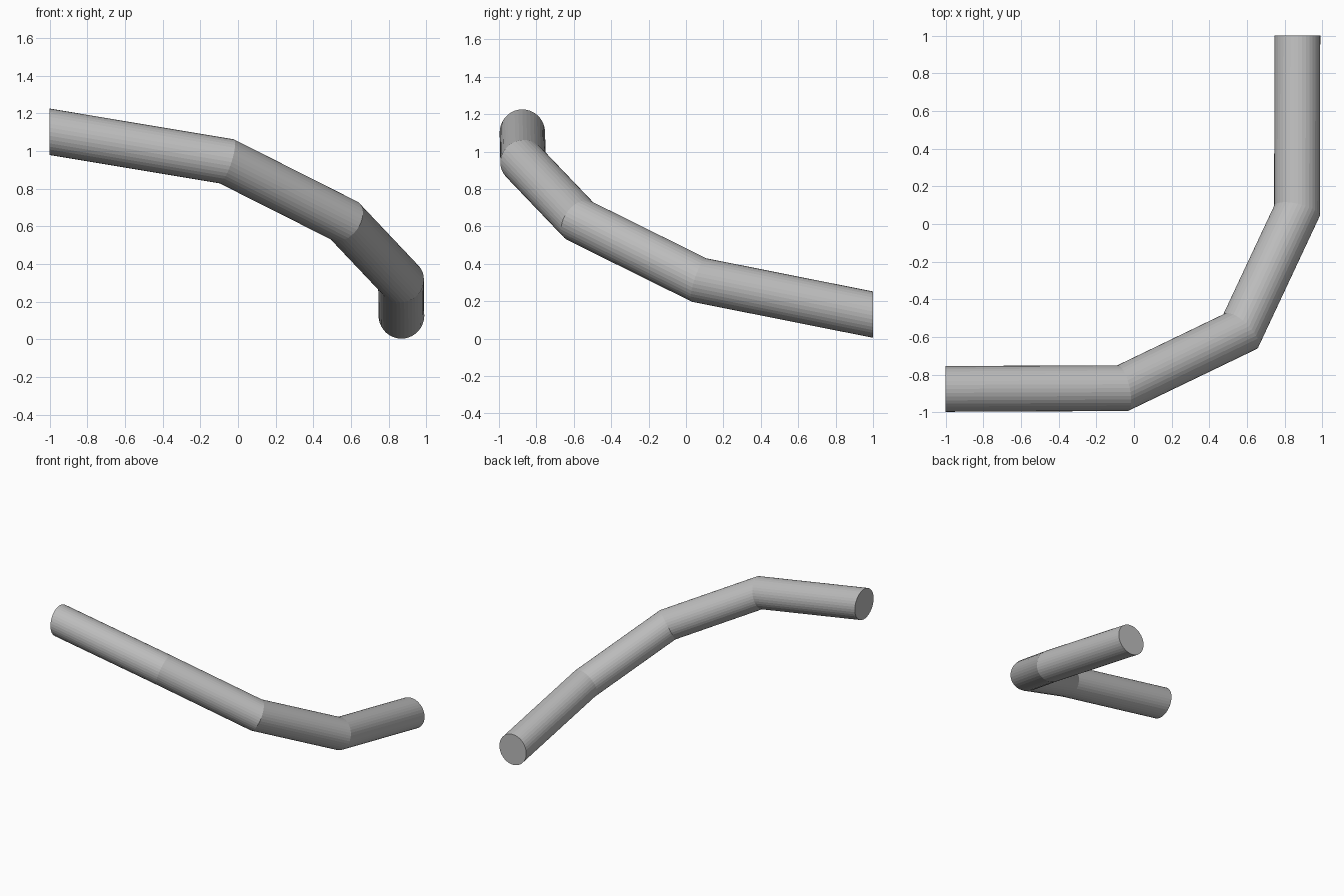
import bpy, bmesh, math
from mathutils import Vector

if "Cube" in bpy.data.objects:
    bpy.data.objects.remove(bpy.data.objects["Cube"])

RADIUS = 0.1215
SIDES = 36

# Centre line of the bent pipe
path = [Vector(p) for p in (
    (-1.0, -0.875, 1.102),
    (-0.06, -0.871, 0.945),
    (0.565, -0.57, 0.63),
    (0.865, 0.07, 0.313),
    (0.867, 1.0, 0.128),
)]
dirs = [(b - a).normalized() for a, b in zip(path, path[1:])]

# Cutting planes: square to the axes at the ends, mitred at the bends
normals = [Vector((1, 0, 0))]
normals += [(a + b).normalized() for a, b in zip(dirs, dirs[1:])]
normals += [Vector((0, 1, 0))]


def project(p, d, origin, n):
    """Slide p along d until it meets the plane."""
    return p + d * ((origin - p).dot(n) / d.dot(n))


# Round section at the first end
side = dirs[0].cross(Vector((0, 0, 1))).normalized()
up = side.cross(dirs[0])
ring = []
for i in range(SIDES):
    a = 2 * math.pi * i / SIDES
    p = path[0] + RADIUS * (math.cos(a) * side + math.sin(a) * up)
    ring.append(project(p, dirs[0], path[0], normals[0]))

# Sweep the section from plane to plane
bm = bmesh.new()
rings = [[bm.verts.new(p) for p in ring]]
for d, origin, n in zip(dirs, path[1:], normals[1:]):
    ring = [project(p, d, origin, n) for p in ring]
    rings.append([bm.verts.new(p) for p in ring])
for r0, r1 in zip(rings, rings[1:]):
    for i in range(SIDES):
        j = (i + 1) % SIDES
        bm.faces.new((r0[i], r0[j], r1[j], r1[i]))

# End caps
bm.faces.new(rings[0])
bm.faces.new(rings[-1])
bmesh.ops.recalc_face_normals(bm, faces=bm.faces[:])

mesh = bpy.data.meshes.new("bent_pipe")
bm.to_mesh(mesh)
bm.free()
pipe = bpy.data.objects.new("bent_pipe", mesh)
bpy.context.collection.objects.link(pipe)

grey = bpy.data.materials.new("light grey")
grey.diffuse_color = (0.5, 0.5, 0.5, 1)
grey.use_nodes = True
grey.node_tree.nodes["Principled BSDF"].inputs["Base Color"].default_value = grey.diffuse_color
mesh.materials.append(grey)
